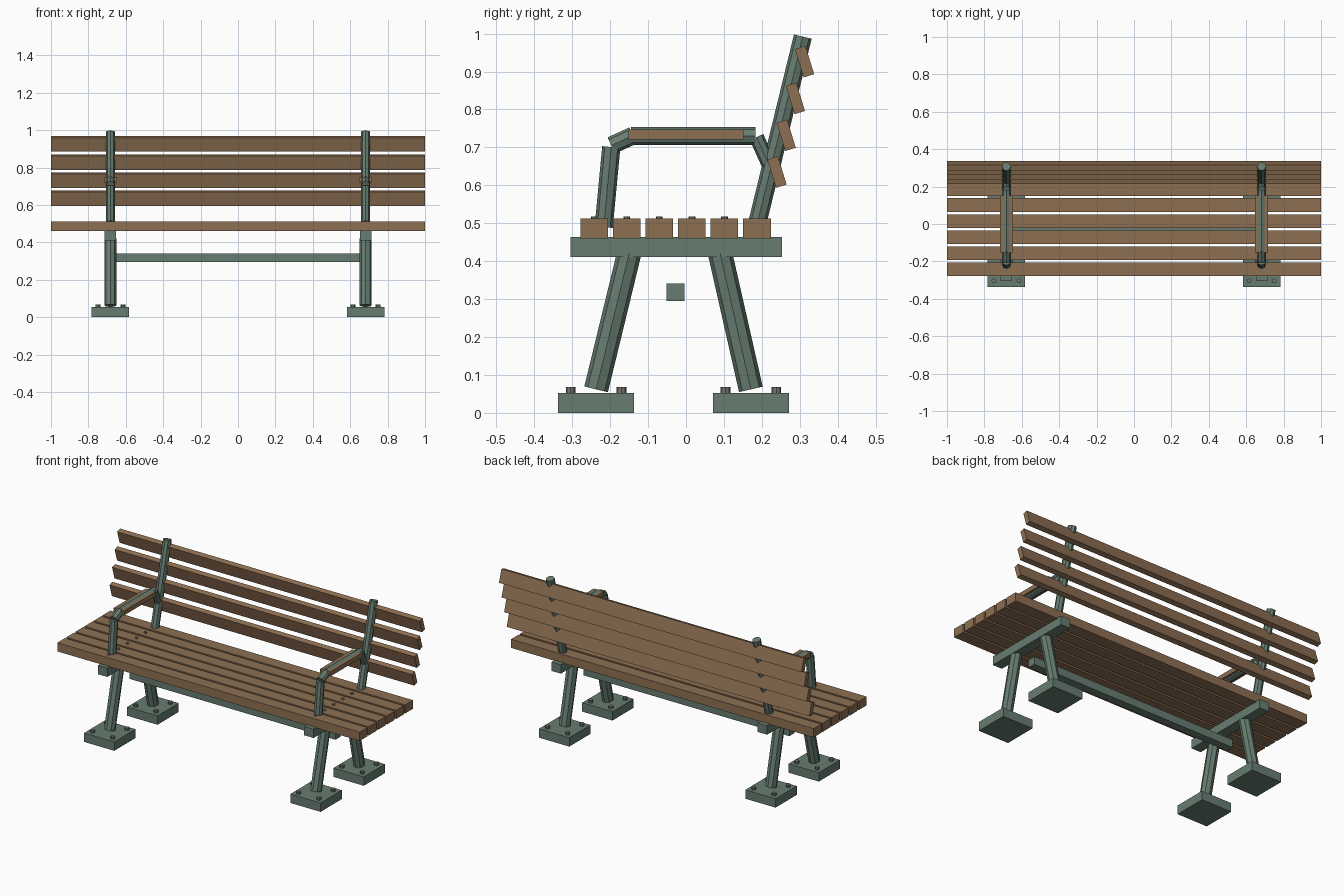
import bpy, math
from mathutils import Vector, Matrix

if "Cube" in bpy.data.objects:
    bpy.data.objects.remove(bpy.data.objects["Cube"])


def material(name, rgb):
    m = bpy.data.materials.new(name)
    m.diffuse_color = (*rgb, 1)
    m.use_nodes = True
    m.node_tree.nodes["Principled BSDF"].inputs["Base Color"].default_value = m.diffuse_color
    return m


GREEN = material("green painted metal", (0.135, 0.205, 0.165))
WOOD = material("brown wood", (0.27, 0.16, 0.085))
STEEL = material("grey steel", (0.18, 0.18, 0.17))


def box(name, centre, size, mat, tilt=0.0):
    """Box, optionally tilted about the x axis."""
    bpy.ops.mesh.primitive_cube_add(size=1)
    ob = bpy.context.object
    ob.name = name
    ob.data.transform(Matrix.Translation(centre) @ Matrix.Rotation(tilt, 4, 'X')
                      @ Matrix.Diagonal((*size, 1)))
    ob.data.materials.append(mat)
    return ob


def rod(name, x, start, end, radius, mat, sides=8):
    """Faceted rod between two (y, z) points at a given x."""
    a, b = Vector((x, *start)), Vector((x, *end))
    d = b - a
    bpy.ops.mesh.primitive_cylinder_add(vertices=sides, radius=radius, depth=d.length)
    ob = bpy.context.object
    ob.name = name
    tilt = math.atan2(-d.y, d.z)
    ob.data.transform(Matrix.Translation((a + b) / 2) @ Matrix.Rotation(tilt, 4, 'X'))
    ob.data.materials.append(mat)
    return ob


# Seat slats
slat_y = [-0.242 + 0.0858 * i for i in range(6)]
for y in slat_y:
    box("seat_slat", (0, y, 0.486), (2, 0.073, 0.052), WOOD)

# Backrest slats, each tipped forward like louvres
for i in range(4):
    box("back_slat", (0, 0.240 + 0.0242 * i, 0.635 + 0.097 * i),
        (2, 0.029, 0.078), WOOD, math.radians(17))

# Stretcher between the two frames
box("stretcher", (0, -0.028, 0.318), (1.36, 0.047, 0.047), GREEN)

for side, x in (("left", -0.682), ("right", 0.682)):
    # Beam under the seat
    box(side + "_seat_beam", (x, -0.026, 0.437), (0.062, 0.557, 0.053), GREEN)

    # Legs, foot blocks and foot bolts
    for end, foot_y, top_y in (("front", -0.237, -0.15), ("back", 0.171, 0.090)):
        part = side + "_" + end
        rod(part + "_leg", x, (foot_y, 0.062), (top_y, 0.42), 0.032, GREEN)
        box(part + "_foot", (x, foot_y, 0.0265), (0.2, 0.2, 0.053), GREEN)
        for dx in (-0.067, 0.067):
            for dy in (-0.067, 0.067):
                rod(part + "_foot_bolt", x + dx, (foot_y + dy, 0.052),
                    (foot_y + dy, 0.068), 0.013, STEEL)

    # Screws in the seat slats
    for y in slat_y:
        rod(side + "_seat_screw", x, (y, 0.510), (y, 0.518), 0.009, STEEL)

    # Backrest post
    rod(side + "_back_post", x, (0.183, 0.48), (0.308, 0.992), 0.024, GREEN)

    # Armrest tube in four straight pieces
    rod(side + "_arm_post", x, (-0.217, 0.49), (-0.197, 0.701), 0.024, GREEN)
    rod(side + "_arm_front_bend", x, (-0.197, 0.705), (-0.140, 0.731), 0.0235, GREEN)
    rod(side + "_arm_rail", x, (-0.145, 0.730), (0.183, 0.730), 0.024, GREEN)
    rod(side + "_arm_back_bend", x, (0.186, 0.727), (0.223, 0.645), 0.0195, GREEN)

    # Wooden armrest pad, with the rail showing through along its middle
    box(side + "_arm_pad", (x, 0, 0.734), (0.068, 0.304, 0.027), WOOD)
